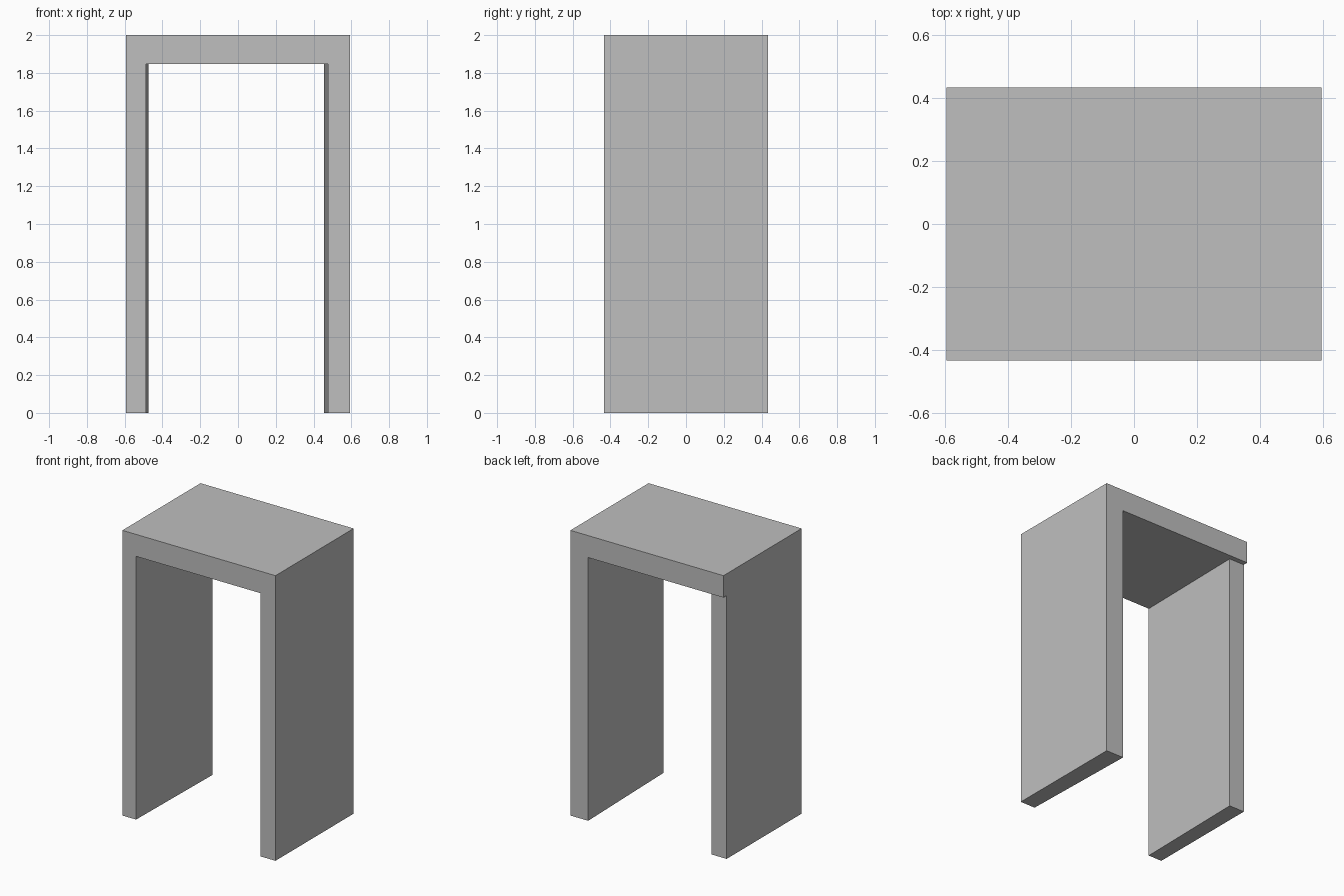
import bpy
import bmesh

cube = bpy.data.objects.get("Cube")
if cube:
    bpy.data.objects.remove(cube, do_unlink=True)

# Single plain grey
grey = bpy.data.materials.new("plain_grey")
grey.use_nodes = True
colour = (0.52, 0.52, 0.52, 1)
grey.diffuse_color = colour
grey.node_tree.nodes["Principled BSDF"].inputs["Base Color"].default_value = colour

W, D, H = 0.594, 0.433, 2.0   # half width, half depth, height
SOFFIT = 1.846                # underside of the lintel


def prism(name, outline, z0, z1):
    """Extrude a plan outline from z0 up to z1."""
    bm = bmesh.new()
    base = bm.faces.new([bm.verts.new((x, y, z0)) for x, y in outline])
    top = bmesh.ops.extrude_face_region(bm, geom=[base])["geom"]
    verts = [v for v in top if isinstance(v, bmesh.types.BMVert)]
    bmesh.ops.translate(bm, verts=verts, vec=(0, 0, z1 - z0))
    bmesh.ops.recalc_face_normals(bm, faces=bm.faces)
    mesh = bpy.data.meshes.new(name)
    bm.to_mesh(mesh)
    bm.free()
    mesh.materials.append(grey)
    obj = bpy.data.objects.new(name, mesh)
    bpy.context.collection.objects.link(obj)
    return obj


def wall(name, outer, inner_front, inner_back, back):
    """Side wall whose inner face tapers from front to back."""
    prism(name, [(outer, -D), (inner_front, -D), (inner_back, back), (outer, back)], 0, SOFFIT)


# Lintel across the top
prism("lintel", [(-W, -D), (W, -D), (W, D), (-W, D)], SOFFIT, H)

# Side walls, the right one stopping short of the back
wall("left_wall", W, 0.477, 0.456, D)
wall("right_wall", -W, -0.488, -0.475, D - 0.035)
